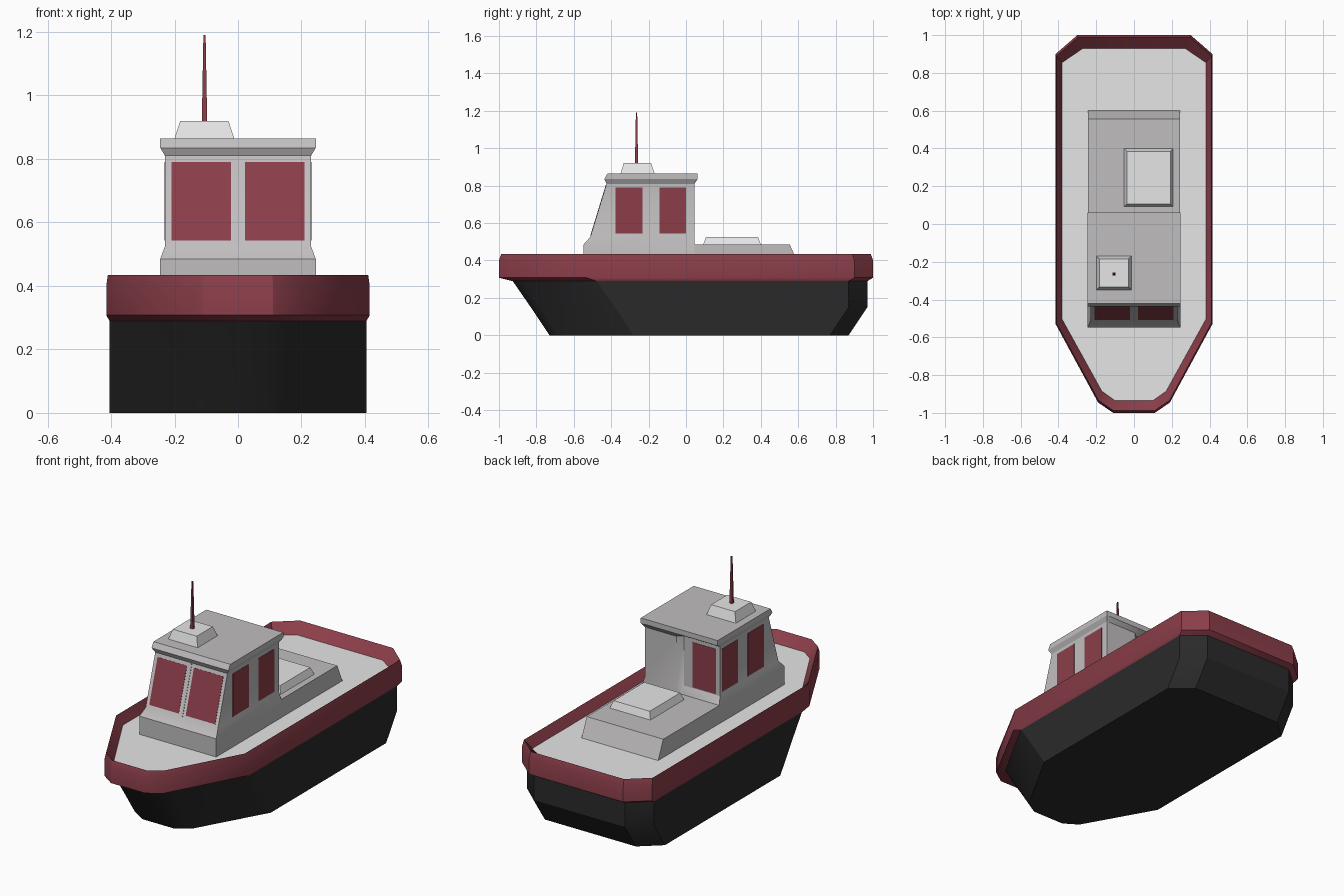
import bpy, bmesh, math
from mathutils import Vector

if "Cube" in bpy.data.objects:
    bpy.data.objects.remove(bpy.data.objects["Cube"])


def material(name, rgb):
    m = bpy.data.materials.new(name)
    m.diffuse_color = (*rgb, 1)
    m.use_nodes = True
    m.node_tree.nodes["Principled BSDF"].inputs["Base Color"].default_value = m.diffuse_color
    return m


RED = material("dark red", (0.26, 0.048, 0.068))
BLACK = material("hull black", (0.023, 0.023, 0.023))
GREY = material("cabin grey", (0.53, 0.515, 0.515))
LIGHT = material("deck light grey", (0.79, 0.79, 0.79))


def loft(name, rings, mat, caps=(True, True), smooth=None):
    """Skin a stack of counter-clockwise rings, optionally capping the ends."""
    bm = bmesh.new()
    vs = [[bm.verts.new(p) for p in r] for r in rings]
    n = len(rings[0])
    for a, b in zip(vs, vs[1:]):
        for i in range(n):
            j = (i + 1) % n
            bm.faces.new((a[i], a[j], b[j], b[i]))
    if caps[0]:
        bm.faces.new(vs[0][::-1])
    if caps[1]:
        bm.faces.new(vs[-1])
    if all(caps) and len(rings) > 1:
        bmesh.ops.recalc_face_normals(bm, faces=bm.faces)
    me = bpy.data.meshes.new(name)
    bm.to_mesh(me)
    bm.free()
    me.materials.append(mat)
    ob = bpy.data.objects.new(name, me)
    bpy.context.collection.objects.link(ob)
    if smooth:
        bpy.ops.object.select_all(action='DESELECT')
        ob.select_set(True)
        bpy.context.view_layer.objects.active = ob
        bpy.ops.object.shade_smooth_by_angle(angle=math.radians(smooth))
    return ob


def outline(half, z, bow=0, stern=0, scale=1):
    """Mirror a half outline; shift the bow and stern points along y."""
    pts = [(x * scale, (y + (bow if y < 0 else stern)) * scale, z) for x, y in half]
    return pts + [(-x, y, z) for x, y, z in reversed(pts)]


def rect(x0, x1, y0, y1, z):
    return [(x0, y0, z), (x1, y0, z), (x1, y1, z), (x0, y1, z)]


def plate(name, corners, normal, mat, t=0.0015):
    """Thin panel straddling a wall."""
    n = Vector(normal).normalized() * t
    ps = [Vector(c) for c in corners]
    loft(name, [[p - n for p in ps], [p + n for p in ps]], mat)


HULL = [(0.10, -0.93), (0.18, -0.88), (0.405, -0.48), (0.405, 0.87), (0.29, 0.97)]
OUTER = [(0.11, -1.0), (0.19, -0.945), (0.415, -0.53), (0.415, 0.90), (0.30, 1.0)]
INNER = [(0.10, -0.935), (0.17, -0.885), (0.38, -0.505), (0.38, 0.855), (0.27, 0.93)]
DECK = 0.38

# Hull, raked at the bow and chamfered at the stern
loft("hull", [outline(HULL, 0, 0.2, -0.1), outline(HULL, 0.15, 0.1), outline(HULL, 0.295)],
     BLACK, smooth=30)

# Bulwark band with a sloping inner wall
loft("bulwark", [outline(HULL, 0.29), outline(OUTER, 0.308), outline(OUTER, 0.40),
                 outline(OUTER, 0.435, scale=0.988), outline(INNER, DECK)],
     RED, caps=(False, False), smooth=30)
loft("deck", [outline(INNER, DECK)], LIGHT, caps=(False, True))

# Cabin: half width, front y, back y, z, and depth of the door recess at each level
levels = [(0.245, -0.548, 0.045, DECK, 0), (0.245, -0.548, 0.045, 0.485, 0),
          (0.23, -0.512, 0.045, 0.525, 0.025), (0.23, -0.425, 0.045, 0.81, 0.025),
          (0.245, -0.437, 0.062, 0.835, 0), (0.245, -0.42, 0.062, 0.865, 0)]
loft("cabin", [[(-w, f, z), (w, f, z), (w, b, z), (0.03, b, z), (0, b - d, z), (-w, b - d, z)]
               for w, f, b, z, d in levels], GREY, smooth=30)

# Low trunk behind the cabin
loft("aft_trunk", [rect(-0.244, 0.244, 0.035, 0.602, DECK),
                   rect(-0.244, 0.244, 0.035, 0.555, 0.485)], GREY)

# Hatch, roof box and mast
loft("aft_hatch", [rect(-0.053, 0.207, 0.092, 0.40, 0.484),
                   rect(-0.038, 0.192, 0.107, 0.385, 0.526)], LIGHT)
loft("roof_box", [rect(-0.20, -0.012, -0.35, -0.168, 0.864),
                  rect(-0.182, -0.03, -0.333, -0.186, 0.92)], LIGHT)
loft("mast", [rect(-0.114, -0.097, -0.273, -0.256, 0.915),
              rect(-0.109, -0.102, -0.268, -0.261, 1.19)], RED)

# Windows
Z0, Z1 = 0.543, 0.79


def front_y(z):
    return -0.512 + 0.087 * (z - 0.525) / 0.285


for s, side in ((-1, "left"), (1, "right")):
    plate("front_window_" + side,
          [(s * x, front_y(z), z) for x, z in ((0.022, Z0), (0.21, Z0), (0.21, Z1), (0.022, Z1))],
          (0, -0.285, 0.087), RED)
    for k, (a, b) in enumerate(((-0.378, -0.232), (-0.143, 0.001))):
        plate(f"side_window_{side}_{k + 1}",
              [(s * 0.23, y, z) for y, z in ((a, Z0), (b, Z0), (b, Z1), (a, Z1))],
              (s, 0, 0), RED)

# Door in the recess
plate("cabin_door", [(x, 0.02, z) for x, z in
                     ((-0.205, 0.53), (-0.055, 0.53), (-0.055, Z1), (-0.205, Z1))],
      (0, 1, 0), RED)

# Slim mullion between the front windows
plate("front_mullion", [(x, front_y(z), z) for x, z in
                        ((-0.005, 0.53), (0.005, 0.53), (0.005, 0.805), (-0.005, 0.805))],
      (0, -0.285, 0.087), GREY, 0.002)
